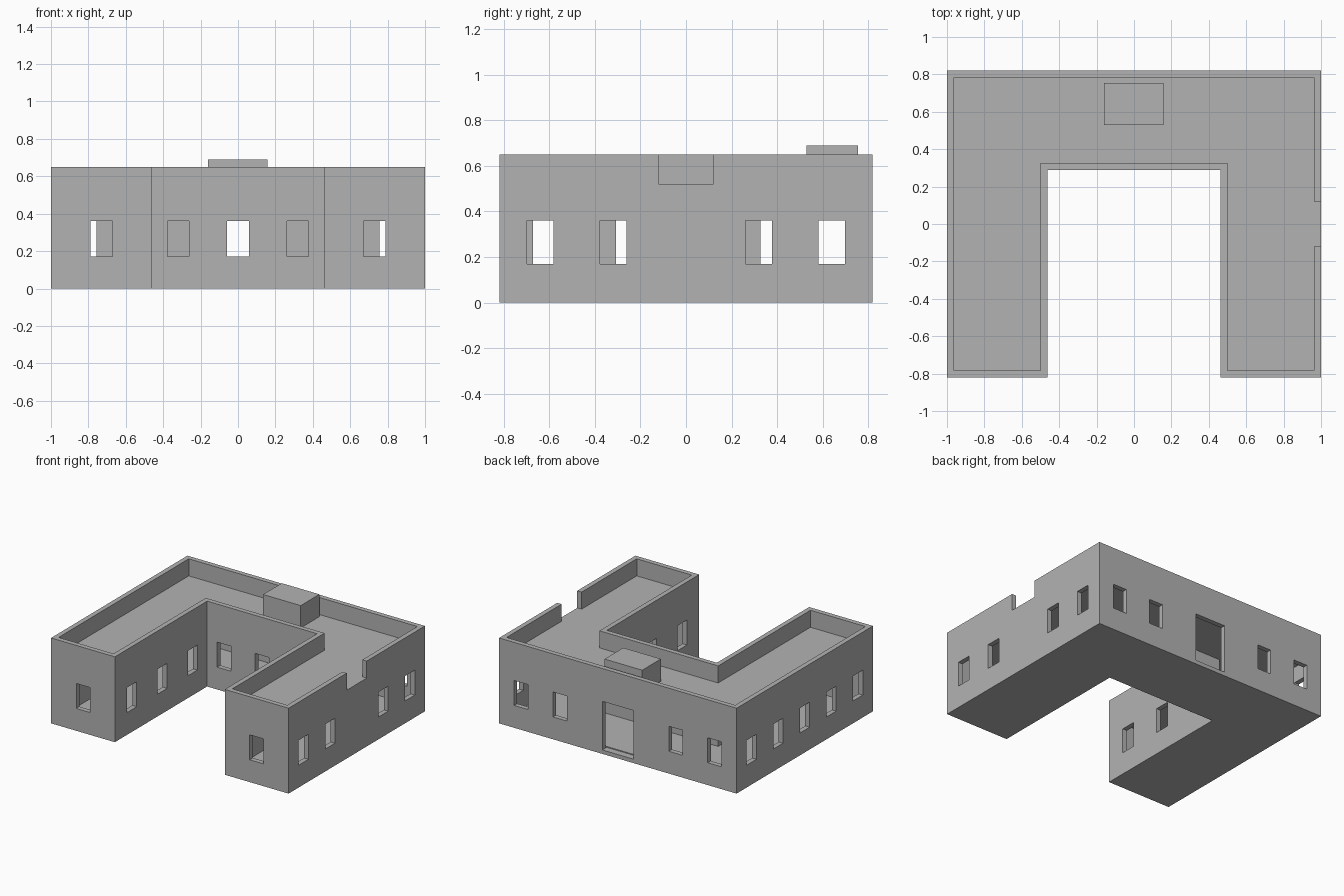
import bpy
import bmesh

if "Cube" in bpy.data.objects:
    bpy.data.objects.remove(bpy.data.objects["Cube"])

T = 0.037                 # wall, floor and roof slab thickness
X, Y, H = 1.0, 0.82, 0.65  # half width, half depth, wall height
CX, CY = 0.463, 0.29      # courtyard half width and back line
ROOF = 0.52

plaster = bpy.data.materials.new("grey plaster")
plaster.diffuse_color = (0.45, 0.45, 0.45, 1)
plaster.use_nodes = True
plaster.node_tree.nodes["Principled BSDF"].inputs["Base Color"].default_value = plaster.diffuse_color


def finish(name, bm):
    bmesh.ops.recalc_face_normals(bm, faces=bm.faces)
    mesh = bpy.data.meshes.new(name)
    bm.to_mesh(mesh)
    bm.free()
    obj = bpy.data.objects.new(name, mesh)
    bpy.context.collection.objects.link(obj)
    mesh.materials.append(plaster)
    return obj


def u_block(name, inset, z0, z1):
    """U-shaped prism, shrunk inward by inset."""
    x, y, cx, cy = X - inset, Y - inset, CX + inset, CY + inset
    outline = [(-x, -y), (-cx, -y), (-cx, cy), (cx, cy),
               (cx, -y), (x, -y), (x, y), (-x, y)]
    bm = bmesh.new()
    base = bm.faces.new([bm.verts.new((px, py, z0)) for px, py in outline])
    top = bmesh.ops.extrude_face_region(bm, geom=[base])["geom"]
    bmesh.ops.translate(bm, vec=(0, 0, z1 - z0),
                        verts=[v for v in top if isinstance(v, bmesh.types.BMVert)])
    return finish(name, bm)


def add_box(bm, x0, x1, y0, y1, z0, z1):
    verts = bmesh.ops.create_cube(bm, size=1)["verts"]
    for v in verts:
        v.co = (x1 if v.co.x > 0 else x0,
                y1 if v.co.y > 0 else y0,
                z1 if v.co.z > 0 else z0)


# Window, door and parapet openings
holes = bmesh.new()
W, Z0, Z1, E = 0.058, 0.17, 0.36, 0.015  # half width, sill, head, overshoot


def window_x(cx, wall_y):
    """Window in a wall running along x, starting at wall_y."""
    add_box(holes, cx - W, cx + W, wall_y - E, wall_y + T + E, Z0, Z1)


def window_y(cy, wall_x):
    """Window in a wall running along y, starting at wall_x."""
    add_box(holes, wall_x - E, wall_x + T + E, cy - W, cy + W, Z0, Z1)


for cx in (-0.73, 0.73):                    # wing ends
    window_x(cx, -Y)
for cx in (-0.32, 0, 0.32):                 # courtyard back wall
    window_x(cx, CY)
for cx in (-0.815, -0.488, 0.488, 0.815):   # rear wall
    window_x(cx, Y - T)
for cy in (-0.64, -0.32, 0, 0.32, 0.64):    # left wall, right wall
    window_y(cy, -X)
    if cy:
        window_y(cy, X - T)
for cy in (-0.615, -0.25, 0.115):           # courtyard side walls
    window_y(cy, -CX - T)
    window_y(cy, CX)
add_box(holes, -0.13, 0.13, Y - T - E, Y + E, 0.03, 0.40)        # rear door
add_box(holes, X - T - E, X + E, -0.12, 0.12, ROOF, H + 0.1)     # parapet gap

# Hollow building shell
building = u_block("building_shell", 0, 0, H)
cutters = [u_block("room_cutter", T, T, ROOF - T),
           u_block("roof_cutter", T, ROOF, H + 0.1),
           finish("opening_cutter", holes)]
bpy.context.view_layer.objects.active = building
for cutter in cutters:
    cutter.hide_render = True
    mod = building.modifiers.new(cutter.name, "BOOLEAN")
    mod.operation = "DIFFERENCE"
    mod.solver = "EXACT"
    mod.object = cutter
    bpy.ops.object.modifier_apply(modifier=mod.name)
    bpy.data.objects.remove(cutter)

# Rooftop box
bm = bmesh.new()
add_box(bm, -0.16, 0.157, 0.53, 0.755, ROOF, 0.69)
finish("rooftop_unit", bm)
